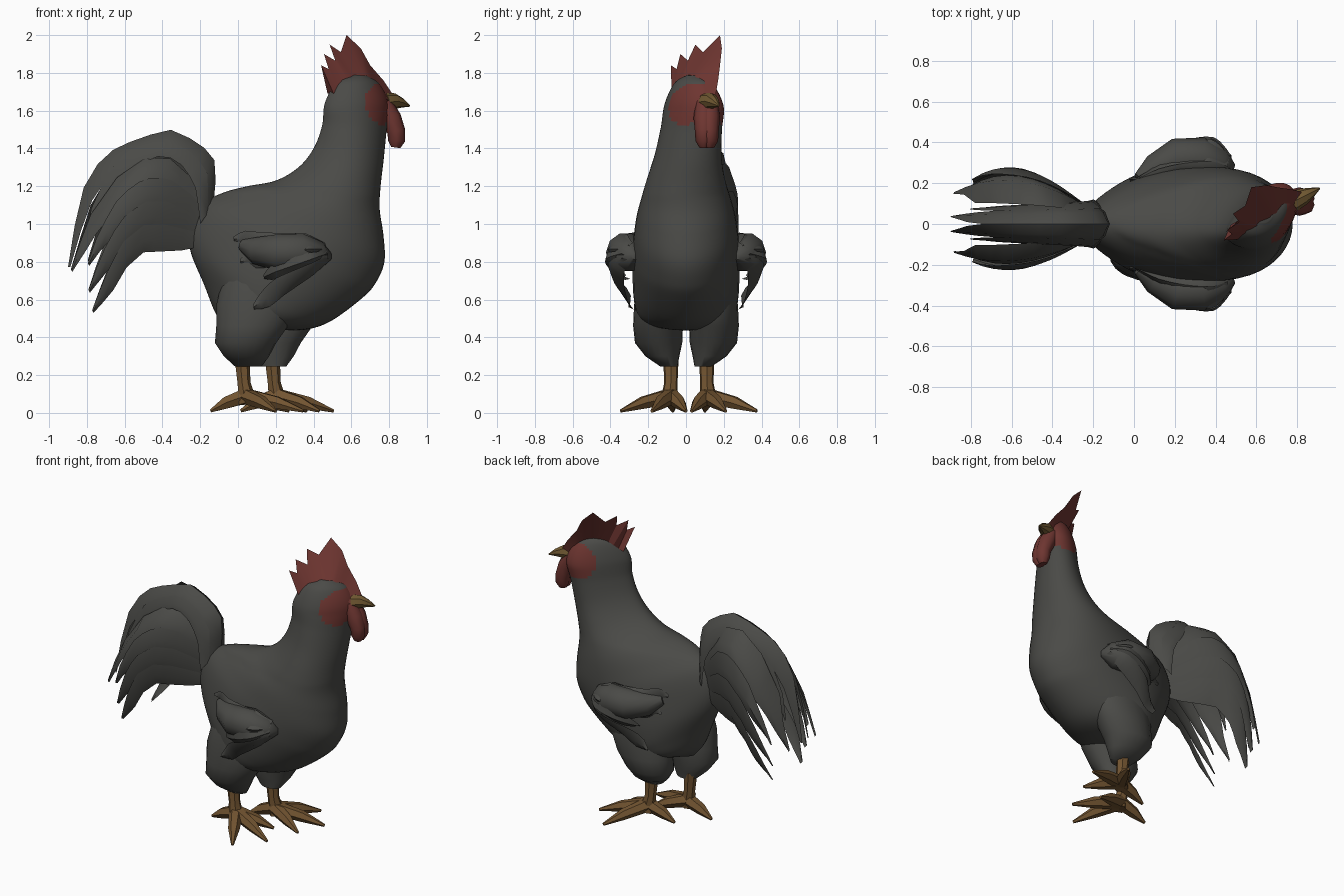
import bpy, bmesh, math
from mathutils import Vector

if "Cube" in bpy.data.objects:
    bpy.data.objects.remove(bpy.data.objects["Cube"])


def material(name, r, g, b):
    m = bpy.data.materials.new(name)
    m.use_nodes = True
    m.diffuse_color = (r, g, b, 1)
    m.node_tree.nodes["Principled BSDF"].inputs["Base Color"].default_value = (r, g, b, 1)
    return m


PLUMAGE = material("dark grey plumage", .069, .069, .063)
RED = material("red skin", .155, .036, .03)
SCALES = material("brown leg scales", .17, .09, .031)
HORN = material("ochre beak", .16, .097, .031)


def finish(name, bm, *mats, angle=50, solid=True):
    if solid:
        bmesh.ops.recalc_face_normals(bm, faces=bm.faces)
    mesh = bpy.data.meshes.new(name)
    bm.to_mesh(mesh)
    bm.free()
    for m in mats:
        mesh.materials.append(m)
    ob = bpy.data.objects.new(name, mesh)
    bpy.context.collection.objects.link(ob)
    bpy.ops.object.select_all(action='DESELECT')
    ob.select_set(True)
    bpy.context.view_layer.objects.active = ob
    bpy.ops.object.shade_smooth_by_angle(angle=math.radians(angle))


def loft(bm, rings):
    """Skin closed rings of points and cap both ends."""
    rows = [[bm.verts.new(p) for p in ring] for ring in rings]
    for a, b in zip(rows, rows[1:]):
        for i in range(len(a)):
            j = (i + 1) % len(a)
            bm.faces.new((a[i], a[j], b[j], b[i]))
    bm.faces.new(rows[0])
    bm.faces.new(rows[-1])


def tube(bm, path, radii, sides=7):
    """Tapered limb through the path points."""
    pts = [Vector(p) for p in path]
    rings = []
    for i, p in enumerate(pts):
        d = (pts[min(i + 1, len(pts) - 1)] - pts[max(i - 1, 0)]).normalized()
        ref = Vector((0, 0, 1)) if abs(d.z) < .8 else Vector((0, 1, 0))
        u = d.cross(ref).normalized()
        v = u.cross(d)
        ang = [2 * math.pi * k / sides for k in range(sides)]
        rings.append([p + radii[i] * (u * math.cos(a) + v * math.sin(a)) for a in ang])
    loft(bm, rings)


def sample(path, s):
    """Point on a polyline at s from 0 to 1."""
    f = min(max(s, 0), 1) * (len(path) - 1)
    i = min(int(f), len(path) - 2)
    return Vector(path[i]).lerp(Vector(path[i + 1]), f - i)


def fan(bm, upper, lower, depth, lengths, split=.6, steps=12):
    """Overlapping feathers spread between two edge curves given in x and z."""
    count = len(lengths)
    for k, length in enumerate(lengths):
        mid, half = (k + .5) / count, .66 / count
        rows = []
        for n in range(steps + 1):
            s = length * n / steps
            t = max(0, (n / steps - split) / (1 - split))
            w = half * (1 - .85 * t ** 2)
            row = []
            for side in (-1, 0, 1):
                v = min(max(mid + side * w, 0), 1)
                p = sample(upper, s).lerp(sample(lower, s), v)
                y = depth(s, v) * (1 + .06 * (side == 0) - .04 * side)
                row.append(bm.verts.new((p.x, y, p.y)))
            rows.append(row)
        for a, b in zip(rows, rows[1:]):
            for i in (0, 1):
                bm.faces.new((a[i], a[i + 1], b[i + 1], b[i]))


# Body, neck and head: back point, front point, half width
sections = [
    (.61, 1.79, .68, 1.785, .03), (.52, 1.75, .75, 1.74, .09), (.46, 1.64, .80, 1.63, .14),
    (.445, 1.52, .785, 1.48, .155), (.40, 1.40, .77, 1.33, .175), (.32, 1.30, .755, 1.2, .205),
    (.20, 1.23, .75, 1.08, .235), (.05, 1.2, .77, .94, .26), (-.08, 1.165, .775, .8, .275),
    (-.2, 1.1, .73, .69, .285), (-.26, .98, .66, .61, .285), (-.25, .85, .49, .485, .28),
    (-.18, .68, .35, .44, .26), (-.12, .53, .2, .44, .2), (-.06, .45, .08, .44, .06)]
SIDES, DENSE = 48, 8
rings = []
for r in range((len(sections) - 1) * DENSE + 1):
    i = min(r // DENSE, len(sections) - 2)
    t = r / DENSE - i
    a, b, c, d = (sections[min(max(i + o, 0), len(sections) - 1)] for o in (-1, 0, 1, 2))
    bx, bz, fx, fz, w = (
        q + .5 * t * (s - p + t * (2 * p - 5 * q + 4 * s - e + t * (3 * (q - s) + e - p)))
        for p, q, s, e in zip(a, b, c, d))
    ring = []
    for k in range(SIDES):
        ang = 2 * math.pi * k / SIDES
        f = .5 + .5 * math.cos(ang)
        x, z = bx + (fx - bx) * f, bz + (fz - bz) * f
        turn = min(max((z - 1.15) / .45, 0), 1)
        egg = 1.09 - .45 * (1 - f) ** 2
        ring.append((x, w * egg * math.sin(ang) + turn * (.03 + .45 * (x - .63)), z))
    rings.append(ring)
bm = bmesh.new()
loft(bm, rings)
for f in bm.faces:
    c = f.calc_center_median()
    ahead = c.x + .4 * (c.y - .03)
    f.material_index = int(((ahead - .755) / .13) ** 2 + ((c.z - 1.635) / .108) ** 2 < 1)
finish("body", bm, PLUMAGE, RED)

# Comb: serrated crest leaning to the left over a wider base
crest = [(.44, -.08, 1.84), (.48, -.05, 1.82), (.455, -.03, 1.9), (.515, .01, 1.865),
         (.485, .05, 1.95), (.545, .09, 1.91), (.575, .18, 2), (.65, .19, 1.93),
         (.7, .18, 1.84), (.77, .17, 1.76), (.83, .155, 1.67)]
root = [(.49, -.04, 1.69), (.58, .01, 1.76), (.68, .06, 1.76), (.8, .11, 1.63)]
bm = bmesh.new()
across = Vector((-.4, .9, 0)) * .04
loft(bm, [(sample(root, i / 10) - across, p, sample(root, i / 10) + across)
          for i, p in enumerate(crest)])
finish("comb", bm, RED, angle=30)

# Beak and wattles
bm = bmesh.new()
tube(bm, [(.78, .11, 1.645), (.83, .135, 1.65), (.87, .155, 1.64), (.91, .175, 1.625)],
     [.05, .042, .025, .004], 8)
finish("beak", bm, HORN, angle=40)
for name, y in (("right_wattle", .095), ("left_wattle", .125)):
    bm = bmesh.new()
    tube(bm, [(.77, y, 1.64), (.81, y, 1.56), (.838, y, 1.49), (.84, y, 1.44), (.835, y, 1.405)],
         [.045, .055, .048, .045, .025], 8)
    finish(name, bm, RED)

# Legs: the left one stands a step ahead of the right
# Thigh rings: height, centre x, radius x, centre y, radius y
thigh = [(.86, .13, .12, .1, .11), (.72, .11, .19, .13, .125), (.57, .1, .215, .145, .13),
         (.46, .075, .19, .148, .132), (.37, .04, .162, .145, .125), (.3, .045, .12, .125, .09),
         (.245, .055, .07, .09, .045)]
for name, side, x, y in (("right", -1, .02, .08), ("left", 1, .18, .11)):
    bm = bmesh.new()
    ahead = .065 * (side + 1)
    loft(bm, [[(cx + ahead + rx * math.cos(a), side * (cy + ry * math.sin(a)), z)
               for a in (math.pi * k / 10 for k in range(20))] for z, cx, rx, cy, ry in thigh])
    finish(name + "_thigh", bm, PLUMAGE)
    bm = bmesh.new()
    tube(bm, [(x, side * y, .29), (x + .01, side * y, .16), (x + .03, side * (y + .01), .05)],
         [.042, .036, .05])
    for dx, dy in ((.18, .265), (.325, .1), (.25, -.08), (-.165, -.01)):
        heel = Vector((x + .02, side * y, .09))
        tip = Vector((x + dx, side * (y + dy), .01))
        knuckle = heel.lerp(tip, .55) + Vector((0, 0, .008))
        tube(bm, [heel, knuckle, tip], [.045, .036, .009], 6)
    finish(name + "_foot", bm, SCALES, angle=40)

# Tail: a tall central plume with two faces, and a lower plume on each side
top = [(-.13, 1.1), (-.11, 1.32), (-.2, 1.43), (-.37, 1.505), (-.56, 1.44), (-.71, 1.37),
       (-.84, 1.16), (-.925, .77)]
inner = [(-.2, 1), (-.22, 1.18), (-.28, 1.3), (-.39, 1.37), (-.52, 1.32), (-.64, 1.2),
         (-.74, 1.02), (-.8, .78)]
bm = bmesh.new()
for side in (-1, 1):
    fan(bm, top, inner, lambda s, v: side * .125 * v ** .55 * (1 - .35 * s), (1, .93))
finish("central_tail_feathers", bm, PLUMAGE, solid=False)
outer = [(-.16, 1.12), (-.25, 1.24), (-.36, 1.33), (-.49, 1.33), (-.64, 1.23), (-.78, 1.04),
         (-.9, .79)]
under = [(-.2, .88), (-.3, .86), (-.4, .855), (-.5, .85), (-.59, .77), (-.66, .65), (-.75, .5)]
for name, side, rise in (("right", -1, .01), ("left", 1, .06)):
    bm = bmesh.new()
    edge = [(x, z + 2 * rise * math.sin(math.pi * i / 6)) for i, (x, z) in enumerate(outer)]

    def spread(s, v):
        bow = math.sin(math.pi * min(s ** 1.2 * .85, 1))
        return side * (.05 + .04 * s
                       + bow * (.02 + (.11 + rise) * math.sin(math.pi * v ** .6 * .75)))

    fan(bm, edge, under, spread, (1, .92, .97, 1), split=.65)
    finish(name + "_tail_feathers", bm, PLUMAGE, solid=False)

# Wings: rounded shoulder with flight feathers sweeping back and down
ridge = [(.46, .9), (.36, .95), (.12, .955), (-.04, .98)]
hem = [(.48, .81), (.4, .73), (.24, .62), (.1, .5)]
for name, side in (("right", -1), ("left", 1)):
    bm = bmesh.new()
    fan(bm, ridge, hem,
        lambda s, v: side * (.25 + .05 * v - .05 * s * (1 - v) + .14 * math.sin(math.pi * min(s + .1, 1))
                             * math.sin(math.pi * (.15 + .75 * v))), (1, 1, .8, 1))
    finish(name + "_wing_feathers", bm, PLUMAGE, solid=False)
    bm = bmesh.new()
    tube(bm, [(.49, side * .27, .83), (.43, side * .29, .83), (.33, side * .32, .85),
              (.21, side * .32, .85), (.1, side * .265, .86), (.02, side * .22, .89)],
         [.02, .08, .105, .1, .075, .03], 10)
    finish(name + "_wing_shoulder", bm, PLUMAGE)
